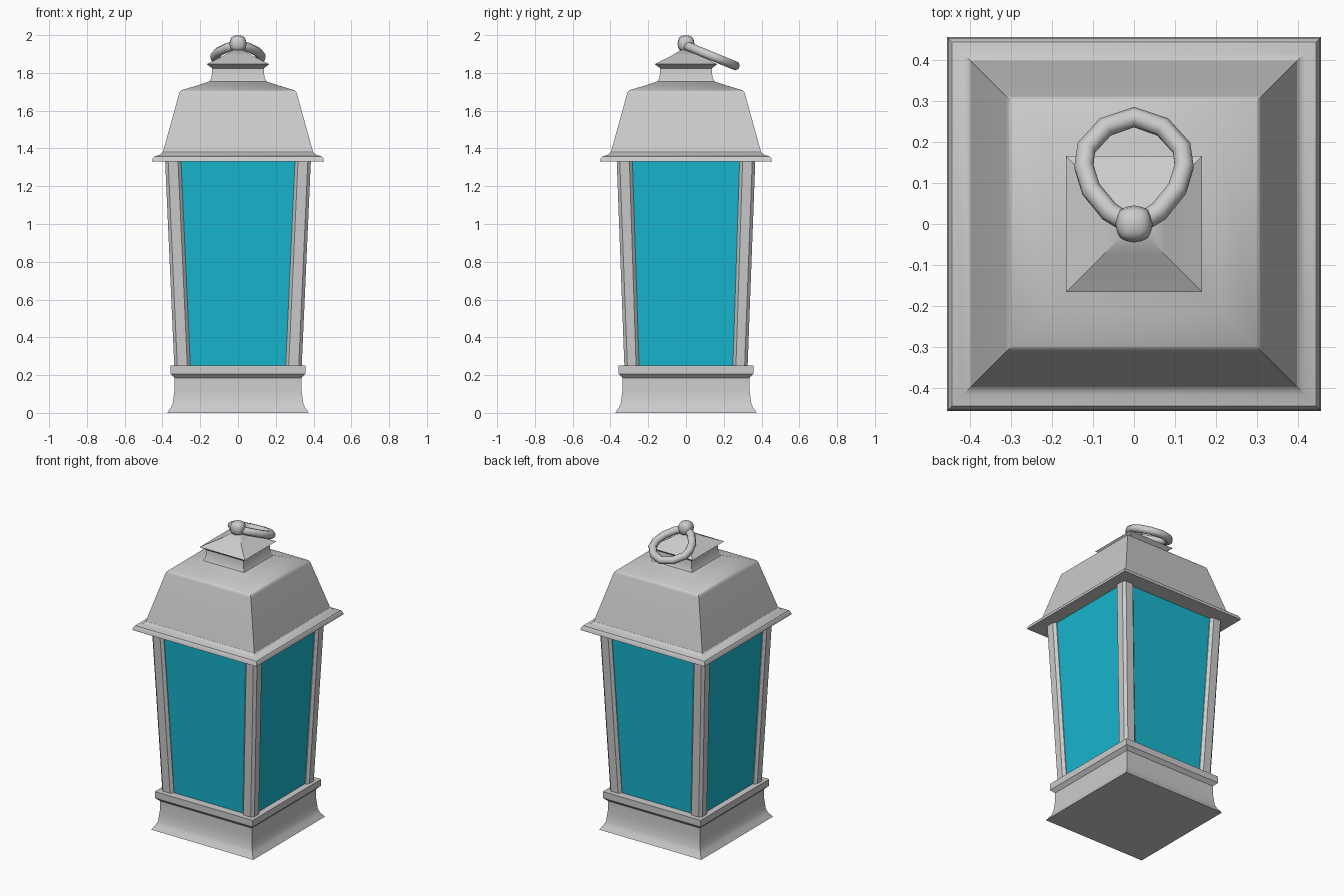
import bpy, bmesh, math

if "Cube" in bpy.data.objects:
    bpy.data.objects.remove(bpy.data.objects["Cube"])

def finish(name, bm, angle=32):
    bmesh.ops.recalc_face_normals(bm, faces=bm.faces)
    me = bpy.data.meshes.new(name)
    bm.to_mesh(me)
    bm.free()
    ob = bpy.data.objects.new(name, me)
    bpy.context.collection.objects.link(ob)
    bpy.ops.object.select_all(action='DESELECT')
    ob.select_set(True)
    bpy.context.view_layer.objects.active = ob
    if angle:
        bpy.ops.object.shade_smooth_by_angle(angle=math.radians(angle))
    return ob

def loft(name, rings, angle=32):
    """Skin a stack of equal-length point rings and cap both ends."""
    bm = bmesh.new()
    vs = [[bm.verts.new(p) for p in r] for r in rings]
    n = len(rings[0])
    for a, b in zip(vs, vs[1:]):
        for i in range(n):
            j = (i + 1) % n
            bm.faces.new((a[i], a[j], b[j], b[i]))
    bm.faces.new(vs[0])
    bm.faces.new(vs[-1])
    return finish(name, bm, angle)

def rect(hx, hy, z):
    return [(-hx, -hy, z), (hx, -hy, z), (hx, hy, z), (-hx, hy, z)]

def square_profile(name, profile):
    return loft(name, [rect(h, h, z) for h, z in profile])

def post_ring(x0, x1, y0, y1, c, z):
    return [(x0 + c, y0, z), (x1 - c, y0, z), (x1, y0 + c, z), (x1, y1 - c, z),
            (x1 - c, y1, z), (x0 + c, y1, z), (x0, y1 - c, z), (x0, y0 + c, z)]

# flared base with top rim
square_profile("base", [(0.375, 0), (0.354, 0.03), (0.344, 0.055), (0.337, 0.12),
                        (0.336, 0.185), (0.358, 0.207), (0.358, 0.25)])

# leaning corner posts with chamfered edges
for sx, fx in ((-1, "left"), (1, "right")):
    for sy, fy in ((-1, "front"), (1, "back")):
        rings = [post_ring(0.252, 0.337, 0.248, 0.326, 0.016, 0.24),
                 post_ring(0.302, 0.386, 0.284, 0.367, 0.016, 1.34)]
        loft(f"{fy}_{fx}_post", [[(sx * x, sy * y, z) for x, y, z in r] for r in rings], 0)

# coloured glass body
glass = loft("glass", [rect(0.316, 0.306, 0.24), rect(0.366, 0.346, 1.34)], 0)
mat = bpy.data.materials.new("teal_glass")
mat.diffuse_color = (0.009, 0.47, 0.62, 1)
mat.use_nodes = True
mat.node_tree.nodes["Principled BSDF"].inputs["Base Color"].default_value = mat.diffuse_color
glass.data.materials.append(mat)

# roof with eave, shoulder and neck
square_profile("roof", [(0.455, 1.33), (0.452, 1.345), (0.443, 1.358), (0.415, 1.366),
                        (0.397, 1.382), (0.312, 1.69), (0.308, 1.70), (0.297, 1.709),
                        (0.21, 1.735), (0.15, 1.755), (0.14, 1.775), (0.136, 1.83)])

# pyramid cap
square_profile("cap", [(0.136, 1.824), (0.165, 1.846), (0.075, 1.892), (0.03, 1.92)])

# rounded knob: subdivided cube pulled towards a sphere
bm = bmesh.new()
bmesh.ops.create_cube(bm, size=2)
bmesh.ops.subdivide_edges(bm, edges=bm.edges[:], cuts=3, use_grid_fill=True)
for v in bm.verts:
    s = v.co.normalized()
    box = v.co.copy()
    v.co = s * 0.85 + box * 0.15
    v.co *= 0.045
    v.co.z += 1.955
finish("knob", bm, 60)

# hanging ring, tilted down towards the back
half = [(0.012, 0.0), (0.06, 0.03), (0.105, 0.085), (0.122, 0.14),
        (0.116, 0.185), (0.07, 0.236)]
path = half + [(0, 0.26)] + [(-x, y) for x, y in reversed(half)]
cu = bpy.data.curves.new("ring", 'CURVE')
cu.dimensions = '3D'
cu.bevel_depth = 0.025
cu.bevel_resolution = 2
sp = cu.splines.new('POLY')
sp.points.add(len(path) - 1)
for p, (x, y) in zip(sp.points, path):
    p.co = (x, y, 1.945 - 0.41 * y, 1)
sp.use_cyclic_u = True
sp.use_smooth = True
ring = bpy.data.objects.new("ring", cu)
bpy.context.collection.objects.link(ring)
